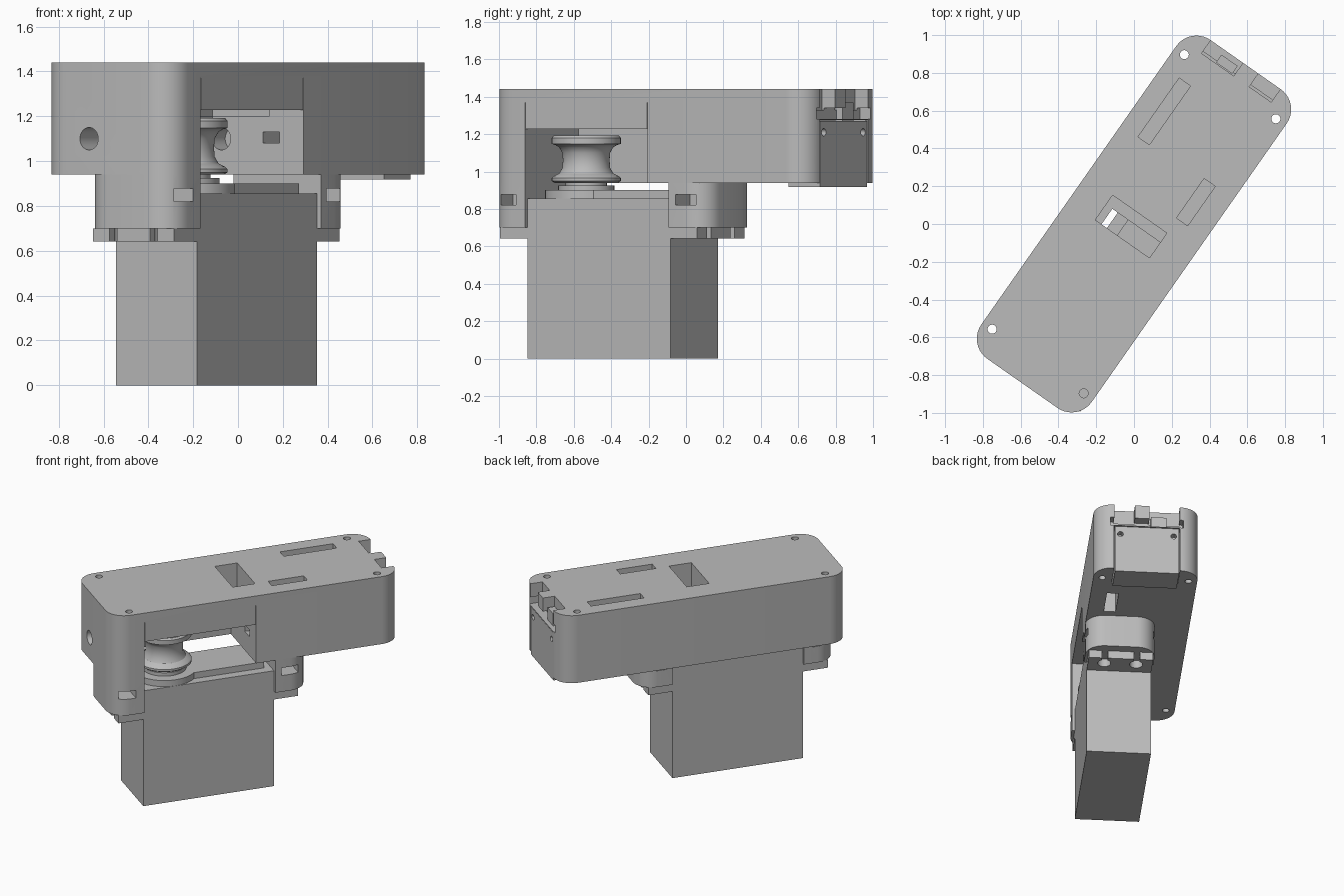
import bpy, bmesh, math
from mathutils import Matrix

if "Cube" in bpy.data.objects:
    bpy.data.objects.remove(bpy.data.objects["Cube"])

# Everything is laid out along local u (length) and v (width), then turned about z
TURN = Matrix.Rotation(math.radians(55), 4, 'Z')
grey = bpy.data.materials.new("light_grey")
grey.diffuse_color = (0.5, 0.5, 0.5, 1)
grey.use_nodes = True
grey.node_tree.nodes["Principled BSDF"].inputs["Base Color"].default_value = grey.diffuse_color


def make(name, bm):
    bmesh.ops.recalc_face_normals(bm, faces=bm.faces)
    me = bpy.data.meshes.new(name)
    bm.to_mesh(me)
    bm.free()
    me.materials.append(grey)
    ob = bpy.data.objects.new(name, me)
    bpy.context.collection.objects.link(ob)
    return ob


def prism(name, pts, z0, z1):
    bm = bmesh.new()
    f = bm.faces.new([bm.verts.new((u, v, z0)) for u, v in pts])
    r = bmesh.ops.extrude_face_region(bm, geom=[f])
    top = [g for g in r["geom"] if isinstance(g, bmesh.types.BMVert)]
    bmesh.ops.translate(bm, verts=top, vec=(0, 0, z1 - z0))
    return make(name, bm)


def rounded(u0, u1, v0, v1, left=0, right=0, n=10):
    # rectangle outline with separate radii for the low-u and high-u corners
    pts = []
    for u, v, su, sv, r, a in ((u1, v1, -1, -1, right, 0), (u0, v1, 1, -1, left, 90),
                               (u0, v0, 1, 1, left, 180), (u1, v0, -1, 1, right, 270)):
        if not r:
            pts.append((u, v))
            continue
        for i in range(n + 1):
            t = math.radians(a + 90 * i / n)
            pts.append((u + su * r + r * math.cos(t), v + sv * r + r * math.sin(t)))
    return pts


def box(u0, u1, v0, v1, z0, z1, name="cutter"):
    return prism(name, rounded(u0, u1, v0, v1), z0, z1)


def rod(u, v, z, r, depth, axis='Z', name="cutter", seg=32):
    bm = bmesh.new()
    rot = Matrix.Rotation(math.pi / 2, 4, 'Y') if axis == 'U' else Matrix()
    bmesh.ops.create_cone(bm, cap_ends=True, segments=seg, radius1=r, radius2=r, depth=depth,
                          matrix=Matrix.Translation((u, v, z)) @ rot)
    return make(name, bm)


def cut(ob, cutters):
    for c in cutters:
        m = ob.modifiers.new("cut", 'BOOLEAN')
        m.object, m.operation, m.solver = c, 'DIFFERENCE', 'EXACT'
    dg = bpy.context.evaluated_depsgraph_get()
    dg.update()
    me = bpy.data.meshes.new_from_object(ob.evaluated_get(dg))
    ob.modifiers.clear()
    ob.data = me
    for c in cutters:
        bpy.data.objects.remove(c)


# Long housing
L, W, R = 1.03, 0.357, 0.13
housing = prism("housing", rounded(-L, L, -W, W, R, R), 0.94, 1.44)
cut(housing, [
    box(-0.80, 0.0, -0.5, 0.14, 0.8, 1.228),          # spool bay
    box(-0.10, 0.06, -0.17, 0.18, 1.2, 1.6),          # top window
    box(0.39, 0.77, 0.174, 0.247, 1.2, 1.6),          # top slots
    box(0.155, 0.41, -0.238, -0.166, 1.2, 1.6),
    box(0.43, 0.68, -0.245, -0.165, 0.8, 1.1),        # underside slot
    rod(-0.6, 0.09, 1.1, 0.05, 1.4, 'U'),             # cord hole
    box(-0.05, 0.15, -0.225, -0.135, 1.08, 1.13),     # wire hole
    box(0.82, 1.2, -0.226, 0.226, 0.8, 1.275),        # cover recess
    box(0.96, 1.2, -0.25, 0.25, 1.28, 1.34),          # end groove
    box(0.945, 1.2, 0.017, 0.225, 1.33, 1.6),         # end notches
    box(0.945, 1.2, -0.225, -0.083, 1.33, 1.6),
    *[rod(u, v, 1.2, 0.024, 1, seg=20) for u in (-0.887, 0.887) for v in (-0.296, 0.296)],
    # fine slits running up from the bay
    box(-0.80, -0.796, -0.5, -0.33, 1.2, 1.37),
    box(-0.004, 0.0, -0.5, -0.33, 1.2, 1.37),
])

# End cover with two screw holes
cover = box(0.822, 1.028, -0.22, 0.22, 0.917, 1.27, "end_cover")
cut(cover, [rod(1.03, v, 1.21, 0.02, 0.1, 'U', seg=20) for v in (-0.183, 0.183)])
box(0.95, 1.0, 0.03, 0.135, 1.27, 1.37, "latch_post")

# Mounting lugs with nut slots on both sides
VL = 0.12
for name, u0, u1, rl, rr, s0, s1 in (("front_lug", -L, -0.80, R, 0, -0.975, -0.86),
                                     ("rear_lug", 0.137, 0.376, 0, R, 0.18, 0.305)):
    lug = prism(name, rounded(u0, u1, -W, VL, rl, rr), 0.70, 0.94)
    cut(lug, [box(s0, s1, -0.5, -0.22, 0.82, 0.877), box(s0, s1, 0.0, 0.3, 0.82, 0.877)])

# Motor body, flanges and raised gear cover
V0, V1, VC = -0.337, 0.105, -0.116
box(-0.80, 0.135, V0, V1, 0.0, 0.855, "motor_body")
for name, u0, u1, hole, tip in (("front_flange", -0.978, -0.80, -0.90, -1.1),
                                ("rear_flange", 0.135, 0.308, 0.235, 0.4)):
    fl = box(u0, u1, V0, V1, 0.642, 0.70, name)
    cuts = []
    for v in (VC - 0.11, VC + 0.11):
        cuts += [rod(hole, v, 0.67, 0.045, 0.3),
                 box(min(hole, tip), max(hole, tip), v - 0.02, v + 0.02, 0.5, 0.8)]
    cut(fl, cuts)
SU = -0.57
gear = [(0.086, VC + 0.155), (SU + 0.156, VC + 0.155)]
for i in range(33):
    t = math.radians(45 + 270 * i / 32)
    gear.append((SU + 0.22 * math.cos(t), VC + 0.22 * math.sin(t)))
gear += [(SU + 0.156, VC - 0.155), (0.086, VC - 0.155)]
prism("gear_cover", [p for i, p in enumerate(gear) if i not in (1, len(gear) - 2)], 0.855, 0.90)

# Cord spool, a turned profile of (radius, height)
profile = [(0, 0.89), (0.15, 0.89), (0.15, 0.925), (0.11, 0.925), (0.11, 0.94), (0.17, 0.94),
           (0.185, 0.95), (0.185, 0.965), (0.175, 0.975), (0.145, 0.99), (0.128, 1.02),
           (0.125, 1.06), (0.128, 1.10), (0.145, 1.13), (0.165, 1.142), (0.185, 1.148),
           (0.185, 1.18), (0.175, 1.192), (0, 1.192)]
bm = bmesh.new()
vs = [bm.verts.new((r, 0, z)) for r, z in profile]
es = [bm.edges.new(p) for p in zip(vs, vs[1:])]
bmesh.ops.spin(bm, geom=vs + es, cent=(0, 0, 0), axis=(0, 0, 1), angle=2 * math.pi,
               steps=48, use_merge=True)
bmesh.ops.remove_doubles(bm, verts=bm.verts, dist=1e-5)
bmesh.ops.translate(bm, verts=bm.verts, vec=(SU, VC, 0))
make("spool", bm)

# Turn everything into place and smooth the curved faces
for ob in bpy.context.scene.objects:
    ob.data.transform(TURN)
    ob.select_set(True)
    bpy.context.view_layer.objects.active = ob
bpy.ops.object.shade_smooth_by_angle(angle=math.radians(30))
